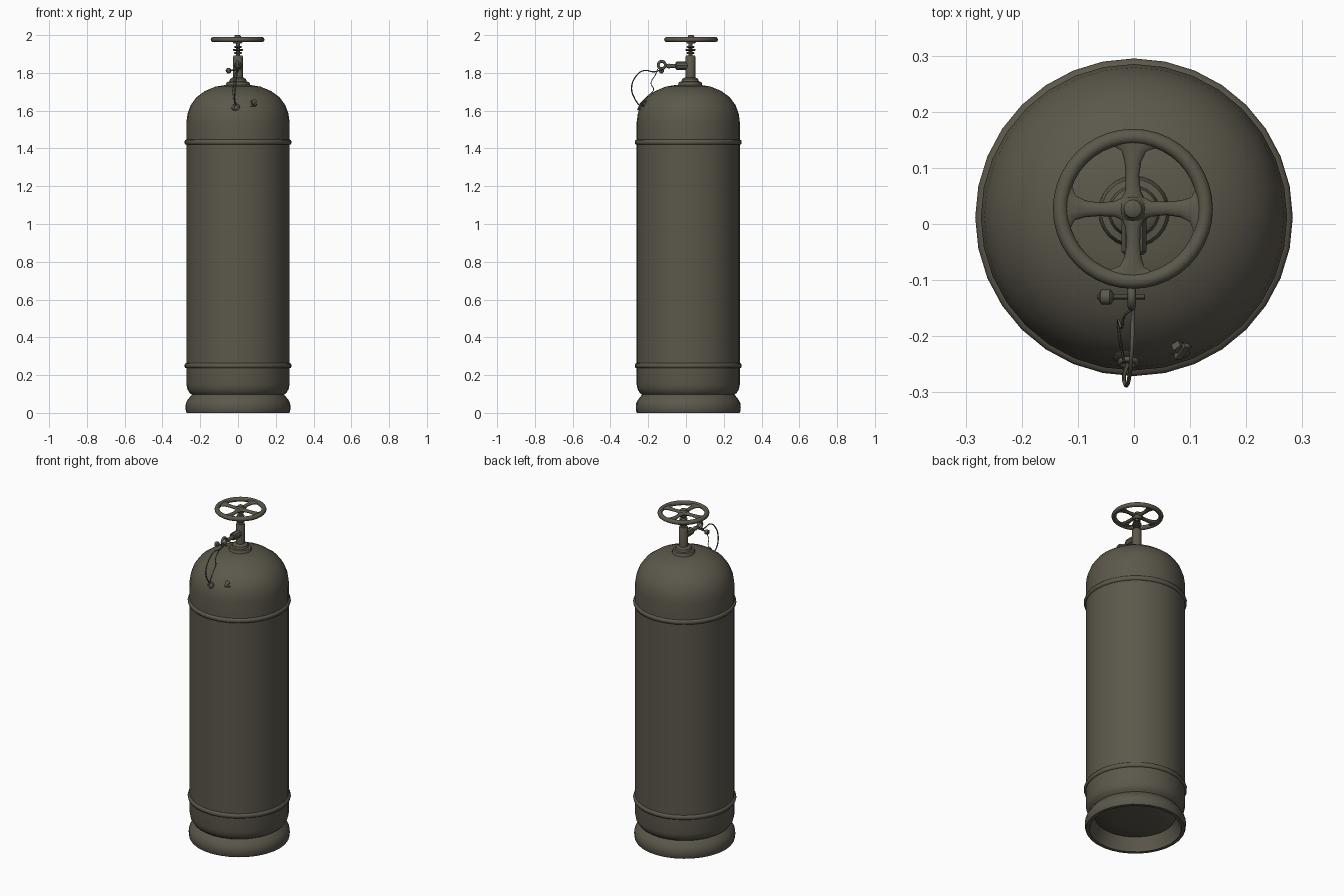
import bpy, bmesh, math
from mathutils import Vector, Matrix

if "Cube" in bpy.data.objects:
    bpy.data.objects.remove(bpy.data.objects["Cube"])

olive = bpy.data.materials.new("olive_grey_paint")
olive.diffuse_color = (0.105, 0.096, 0.070, 1)
olive.use_nodes = True
olive.node_tree.nodes["Principled BSDF"].inputs["Base Color"].default_value = olive.diffuse_color
CY = 0.012   # tank axis y
VY = 0.024   # valve axis y


def finish(obj, angle=40):
    obj.data.materials.clear()
    obj.data.materials.append(olive)
    bpy.ops.object.select_all(action='DESELECT')
    obj.select_set(True)
    bpy.context.view_layer.objects.active = obj
    bpy.ops.object.shade_smooth_by_angle(angle=math.radians(angle))
    return obj


def mesh_object(name, bm, angle=40):
    bmesh.ops.recalc_face_normals(bm, faces=bm.faces)
    me = bpy.data.meshes.new(name)
    bm.to_mesh(me)
    bm.free()
    obj = bpy.data.objects.new(name, me)
    bpy.context.collection.objects.link(obj)
    return finish(obj, angle)


def loft(name, rings, cap=True, closed=False, angle=40):
    """Skin a list of vertex rings with quads."""
    bm = bmesh.new()
    vs = [[bm.verts.new(p) for p in r] for r in rings]
    n = len(rings[0])
    for i in range(len(vs) if closed else len(vs) - 1):
        a, b = vs[i], vs[(i + 1) % len(vs)]
        for j in range(n):
            k = (j + 1) % n
            bm.faces.new((a[j], a[k], b[k], b[j]))
    if cap and not closed:
        bm.faces.new(vs[0])
        bm.faces.new(vs[-1])
    return mesh_object(name, bm, angle)


def lathe(name, profile, base=(0, 0, 0), axis=(0, 0, 1), n=32, closed=False, angle=40):
    """Revolve (radius, height) points round an axis."""
    m = Matrix.Translation(base) @ Vector((0, 0, 1)).rotation_difference(Vector(axis)).to_matrix().to_4x4()
    rings = [[m @ Vector((r * math.cos(math.tau * j / n), r * math.sin(math.tau * j / n), h))
              for j in range(n)] for r, h in profile]
    return loft(name, rings, closed=closed, angle=angle)


def torus(name, loc, major, minor, rot=(0, 0, 0), n=32, m=10):
    bpy.ops.mesh.primitive_torus_add(location=loc, rotation=rot, major_radius=major,
                                     minor_radius=minor, major_segments=n, minor_segments=m)
    bpy.context.object.name = name
    return finish(bpy.context.object, 60)


def wire(name, pts, r):
    cu = bpy.data.curves.new(name, 'CURVE')
    cu.dimensions = '3D'
    cu.bevel_depth, cu.bevel_resolution, cu.resolution_u, cu.use_fill_caps = r, 1, 6, True
    sp = cu.splines.new('BEZIER')
    sp.bezier_points.add(len(pts) - 1)
    for b, p in zip(sp.bezier_points, pts):
        b.co = p
        b.handle_left_type = b.handle_right_type = 'AUTO'
    obj = bpy.data.objects.new(name, cu)
    bpy.context.collection.objects.link(obj)
    bpy.ops.object.select_all(action='DESELECT')
    obj.select_set(True)
    bpy.context.view_layer.objects.active = obj
    bpy.ops.object.convert(target='MESH')
    return finish(bpy.context.object, 60)


# Tank: domed shoulder, straight wall, rounded underside
lathe("tank_body", [
    (0.06, 1.737), (0.12, 1.727), (0.175, 1.704), (0.22, 1.671), (0.25, 1.63), (0.267, 1.585),
    (0.273, 1.54), (0.273, 1.43), (0.273, 0.25), (0.273, 0.15), (0.268, 0.125), (0.256, 0.105),
    (0.235, 0.09), (0.22, 0.075), (0.12, 0.065), (0.03, 0.062)], (0, CY, 0))

# Hollow foot ring
lathe("foot_ring", [
    (0.24, 0.1), (0.25, 0.09), (0.266, 0.07), (0.276, 0.05), (0.278, 0.03), (0.276, 0.008),
    (0.272, 0.0), (0.252, 0.0), (0.248, 0.02), (0.226, 0.06), (0.22, 0.09)], (0, CY, 0), closed=True)

# Raised hoops
for name, z in (("lower_hoop", 0.25), ("upper_hoop", 1.433)):
    lathe(name, [(0.27, z - .014), (0.279, z - .012), (0.283, z - .004), (0.283, z + .004),
                 (0.279, z + .012), (0.27, z + .014)], (0, CY, 0), closed=True, angle=60)

# Neck collar and valve body
lathe("neck_collar", [(0.066, 1.72), (0.062, 1.745), (0.058, 1.752), (0.046, 1.754), (0.042, 1.768),
                      (0.028, 1.776)], (0, VY - .002, 0), n=24)
lathe("valve_body", [(0.026, 1.76), (0.026, 1.885), (0.022, 1.892), (0.012, 1.892)], (0, VY, 0), n=16)

# Threaded spindle with washers
lathe("spindle", [(0.011, 1.885), (0.011, 1.97)], (0, VY, 0), n=12)
for i, (z, r) in enumerate(((1.905, .021), (1.922, .027), (1.938, .021))):
    lathe(f"spindle_washer_{i + 1}", [(r - .004, z - .005), (r, z - .002), (r, z + .002), (r - .004, z + .005)],
          (0, VY, 0), n=16)

# Handwheel: rim, hub and four flared spokes
WZ = 1.976
torus("handwheel_rim", (-.002, VY + .003, WZ), 0.129, 0.0135, n=40)
lathe("handwheel_hub", [(.02, 1.955), (.027, 1.965), (.027, 1.98), (.018, 1.988), (.016, 1.997), (.012, 2.0)],
      (-.002, VY + .003, 0), n=16)
for s in range(4):
    rot = Matrix.Translation((-.002, VY + .003, WZ)) @ Matrix.Rotation(math.radians(90 * s - 2), 4, 'Z')
    rings = []
    for d, w, t, off in ((.012, .024, .010, 0), (.032, .014, .009, .001), (.06, .012, .008, .003),
                         (.085, .015, .008, .003), (.103, .022, .008, .002), (.115, .036, .008, 0), (.124, .052, .008, 0)):
        ring = []
        for j in range(10):
            a = math.tau * j / 10
            y = off + w * math.cos(a)
            bend = d if d < .11 else math.sqrt(max(d * d - y * y, .0001))
            ring.append(rot @ Vector((bend, y, t * math.sin(a))))
        rings.append(ring)
    loft(f"handwheel_spoke_{s + 1}", rings, angle=60)

# Side outlet pointing forward, ending in a ring
lathe("outlet_nut", [(.022, 0), (.022, .058), (.017, .064)], (0, VY - .015, 1.838), (0, -1, 0), n=8, angle=20)
lathe("outlet_pipe", [(.017, 0), (.011, .006), (.01, .03), (.013, .04), (.01, .052)],
      (0, -.05, 1.836), (0, -1, 0), n=12)
torus("outlet_ring", (-.004, -.128, 1.842), .019, .0075, (0, math.pi / 2, 0), n=20, m=8)

# Safety pin through the ring
lathe("safety_pin", [(.0045, 0), (.0045, .085)], (-.065, -.13, 1.81), (1, 0, .12), n=8)
lathe("safety_pin_head", [(.006, 0), (.014, .004), (.014, .02), (.006, .026)],
      (-.062, -.13, 1.81), (1, 0, .12), n=10)

# Looped tether from outlet to shoulder
wire("tether_front", [(0, -.128, 1.82), (-.002, -.165, 1.806), (-.004, -.225, 1.812), (-.008, -.27, 1.775),
                      (-.014, -.288, 1.715), (-.018, -.272, 1.665), (-.012, -.25, 1.63)], .0035)
wire("tether_back", [(0, -.15, 1.82), (-.016, -.162, 1.79), (-.022, -.185, 1.745), (-.028, -.172, 1.71),
                     (-.026, -.20, 1.68), (-.018, -.245, 1.635)], .0022)

# Eye lug on the shoulder
torus("shoulder_eye", (-.01, -.247, 1.62), .015, .005, (math.radians(65), 0, 0), n=16, m=8)
lathe("shoulder_eye_plate", [(.026, -.006), (.026, .002), (.018, .006)], (-.012, -.236, 1.622), (0, -.85, .5), n=12)

# Small clip bracket beside it
out = Vector((.28, -.75, .6)).normalized()
for i, (off, size) in enumerate(((.002, (.04, .03, .01)), (.012, (.016, .034, .018)), (.02, (.034, .012, .010)))):
    bm = bmesh.new()
    bmesh.ops.create_cube(bm, size=1)
    m = Matrix.Translation(Vector((.08, -.212, 1.632)) + out * off) @ out.to_track_quat('Z', 'Y').to_matrix().to_4x4()
    m = m @ Matrix.Rotation(.4 * i, 4, 'Z') @ Matrix.Diagonal((*size, 1))
    bmesh.ops.transform(bm, matrix=m, verts=bm.verts)
    mesh_object(f"clip_bracket_{i + 1}", bm, 30)
